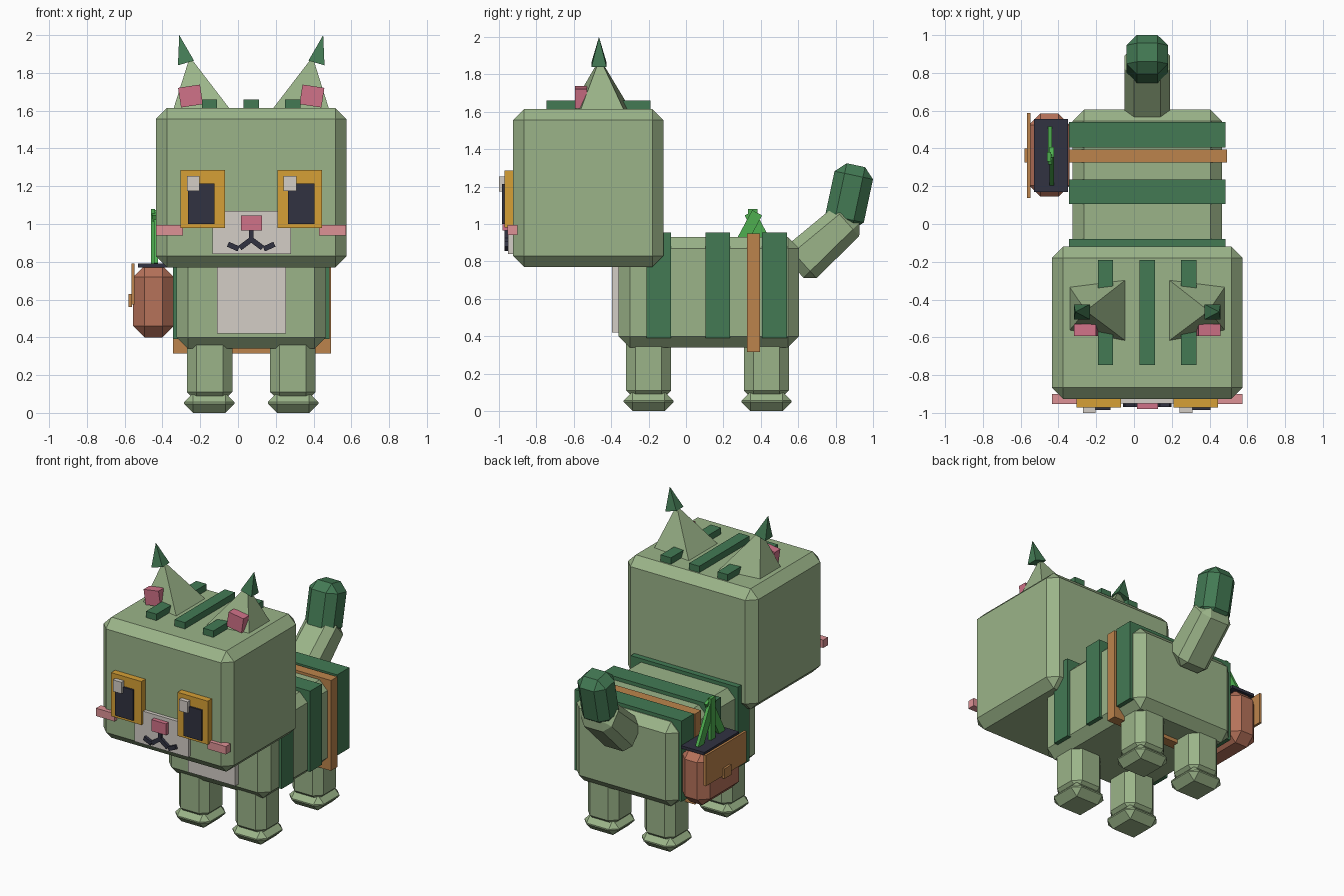
import bpy, bmesh, math
from mathutils import Matrix, Vector

if "Cube" in bpy.data.objects:
    bpy.data.objects.remove(bpy.data.objects["Cube"])

CX = 0.07  # symmetry plane of the animal (the bag shifts it off centre)


def mat(name, r, g, b):
    m = bpy.data.materials.new(name)
    lin = [(c / 255 / 12.92) if c < 11 else ((c / 255 + 0.055) / 1.055) ** 2.4 for c in (r, g, b)]
    m.diffuse_color = (*lin, 1)
    m.use_nodes = True
    m.node_tree.nodes["Principled BSDF"].inputs["Base Color"].default_value = m.diffuse_color
    return m


FUR = mat("sage fur", 155, 180, 137)
DARK = mat("dark green", 67, 122, 84)
CREAM = mat("pale grey", 211, 205, 198)
AMBER = mat("amber", 214, 160, 54)
BLACK = mat("charcoal", 49, 50, 65)
PINK = mat("rose", 208, 114, 136)
BLUSH = mat("blush", 222, 146, 150)
LEATHER = mat("red brown leather", 182, 114, 90)
TAN = mat("tan strap", 188, 132, 76)
LEAF = mat("bright leaf", 78, 175, 80)


def finish(name, bm, material):
    bmesh.ops.recalc_face_normals(bm, faces=bm.faces[:])
    me = bpy.data.meshes.new(name)
    bm.to_mesh(me)
    bm.free()
    me.materials.append(material)
    ob = bpy.data.objects.new(name, me)
    bpy.context.collection.objects.link(ob)
    return ob


def box(name, x, y, z, material, bevel=0.0, rot=None, taper=1.0):
    """Box from (min, max) ranges, optionally chamfered, tapered in y and rotated about its centre."""
    size = [r[1] - r[0] for r in (x, y, z)]
    mid = Vector([(r[0] + r[1]) / 2 for r in (x, y, z)])
    bm = bmesh.new()
    bmesh.ops.create_cube(bm, size=1, matrix=Matrix.Diagonal((*size, 1)))
    for v in bm.verts:
        if v.co.z > 0:
            v.co.y *= taper
    if bevel:
        bmesh.ops.bevel(bm, geom=bm.edges[:], offset=bevel, segments=1, profile=0.5,
                        affect='EDGES', clamp_overlap=True)
    if rot:
        bm.transform(Matrix.Rotation(rot[1], 4, rot[0]))
    bm.transform(Matrix.Translation(mid))
    return finish(name, bm, material)


def side_x(s, a, b):
    """Range given for the left (-x) side, mirrored across CX when s = 1."""
    return (a, b) if s < 0 else (2 * CX - b, 2 * CX - a)


def bar(name, p, q, width, depth, material, axis):
    """Flat bar from p to q, thin along the given axis ('X' or 'Y')."""
    p, q = Vector(p), Vector(q)
    d, c, h = q - p, (p + q) / 2, (q - p).length / 2
    if axis == 'Y':
        ang, wx, wy = math.atan2(d.x, d.z), width / 2, depth / 2
    else:
        ang, wx, wy = -math.atan2(d.y, d.z), depth / 2, width / 2
    rot_axis = 'Y' if axis == 'Y' else 'X'
    return box(name, (c.x - wx, c.x + wx), (c.y - wy, c.y + wy), (c.z - h, c.z + h),
               material, rot=(rot_axis, ang))


def pyramid(name, base, apex, material):
    bm = bmesh.new()
    vs = [bm.verts.new(p) for p in base]
    top = bm.verts.new(apex)
    bm.faces.new(vs)
    for i in range(4):
        bm.faces.new((vs[i], vs[(i + 1) % 4], top))
    return finish(name, bm, material)


# Body and head
box("body", (-0.325, 0.465), (-0.36, 0.605), (0.34, 0.93), FUR, 0.06)
box("head", (-0.435, 0.575), (-0.925, -0.12), (0.77, 1.615), FUR, 0.06)
box("chest_patch", (-0.11, 0.255), (-0.395, -0.34), (0.42, 0.80), CREAM)

# Body stripes and saddle strap
for i, y in enumerate(((-0.21, -0.08), (0.105, 0.235), (0.405, 0.54))):
    box(f"body_stripe_{i}", (-0.345, 0.485), y, (0.39, 0.955), DARK)
box("bag_strap", (-0.345, 0.493), (0.325, 0.395), (0.315, 0.948), TAN)

# Head stripes
for i, x in enumerate((-0.15, 0.07, 0.29)):
    box(f"head_stripe_{i}", (x - 0.04, x + 0.04), (-0.745, -0.19), (1.60, 1.66), DARK)

for s, side in ((-1, "left"), (1, "right")):
    # Legs and paws
    for end, y in (("front", -0.2), ("back", 0.43)):
        box(f"{end}_{side}_leg", side_x(s, -0.27, -0.03), (y - 0.12, y + 0.12), (0.06, 0.41), FUR, 0.05)
        box(f"{end}_{side}_paw", side_x(s, -0.285, -0.018), (y - 0.133, y + 0.133), (0, 0.105), FUR, 0.048)

    # Ears with dark tips and pink inner patches
    def mx(x):
        return CX + (x - CX) * -s
    base = [(mx(x), y, 1.605) for x, y in ((-0.343, -0.33), (-0.04, -0.292), (-0.04, -0.622), (-0.343, -0.565))]
    pyramid(f"{side}_ear", base, (mx(-0.255), -0.46, 1.885), FUR)
    tip = [(mx(x), y, z) for x, z, y in
           ((-0.318, 1.84, -0.505), (-0.233, 1.865, -0.505), (-0.233, 1.865, -0.425), (-0.318, 1.84, -0.425))]
    pyramid(f"{side}_ear_tip", tip, (mx(-0.311), -0.465, 2.0), DARK)
    box(f"{side}_inner_ear", side_x(s, -0.31, -0.193), (-0.592, -0.53), (1.625, 1.73), PINK,
        rot=('Y', 0.15 * s))

    # Eyes, cheeks and mouth
    box(f"{side}_eye", side_x(s, -0.305, -0.07), (-0.97, -0.91), (0.98, 1.285), AMBER)
    box(f"{side}_pupil", side_x(s, -0.265, -0.125), (-0.983, -0.95), (1.0, 1.215), BLACK)
    hx = -0.27 if s < 0 else 0.242
    box(f"{side}_eye_glint", (hx, hx + 0.067), (-1.0, -0.955), (1.175, 1.255), CREAM)
    box(f"{side}_cheek", side_x(s, -0.433, -0.29), (-0.953, -0.90), (0.94, 0.995), BLUSH)
    for j, (p, q) in enumerate((((0.07, 0.918), (0.01, 0.873)), ((0.003, 0.868), (-0.053, 0.893)))):
        bar(f"{side}_mouth_{j}", (mx(p[0]), -0.957, p[1]), (mx(q[0]), -0.957, q[1]), 0.028, 0.025, BLACK, 'Y')

# Muzzle and nose
box("muzzle", (-0.135, 0.28), (-0.95, -0.91), (0.84, 1.07), CREAM)
box("nose", (0.015, 0.128), (-0.98, -0.94), (0.965, 1.045), PINK)
box("mouth_middle", (0.058, 0.082), (-0.97, -0.94), (0.905, 0.97), BLACK)

# Tail: leaning lower part and dark upright tip
box("tail_base", (-0.05, 0.19), (0.617, 0.857), (0.695, 1.115), FUR, 0.05,
    rot=('X', -math.radians(48)), taper=0.85)
box("tail_tip", (-0.04, 0.18), (0.767, 0.977), (0.972, 1.318), DARK, 0.055, rot=('X', -math.radians(12)))

# Side bag with flap, buckle and open top
box("bag", (-0.555, -0.34), (0.145, 0.585), (0.40, 0.78), LEATHER, 0.06)
box("bag_opening", (-0.53, -0.35), (0.17, 0.555), (0.77, 0.79), BLACK)
box("bag_flap", (-0.565, -0.548), (0.138, 0.588), (0.575, 0.79), TAN)
box("bag_buckle", (-0.58, -0.56), (0.325, 0.40), (0.56, 0.63), TAN)

# Leaves growing out of the bag
bar("leaf_back", (-0.445, 0.49, 0.78), (-0.445, 0.34, 1.06), 0.06, 0.022, LEAF, 'X')
bar("leaf_front", (-0.435, 0.23, 0.78), (-0.435, 0.38, 1.06), 0.06, 0.022, LEAF, 'X')
bar("leaf_middle", (-0.45, 0.357, 0.78), (-0.45, 0.357, 1.08), 0.05, 0.022, LEAF, 'X')
